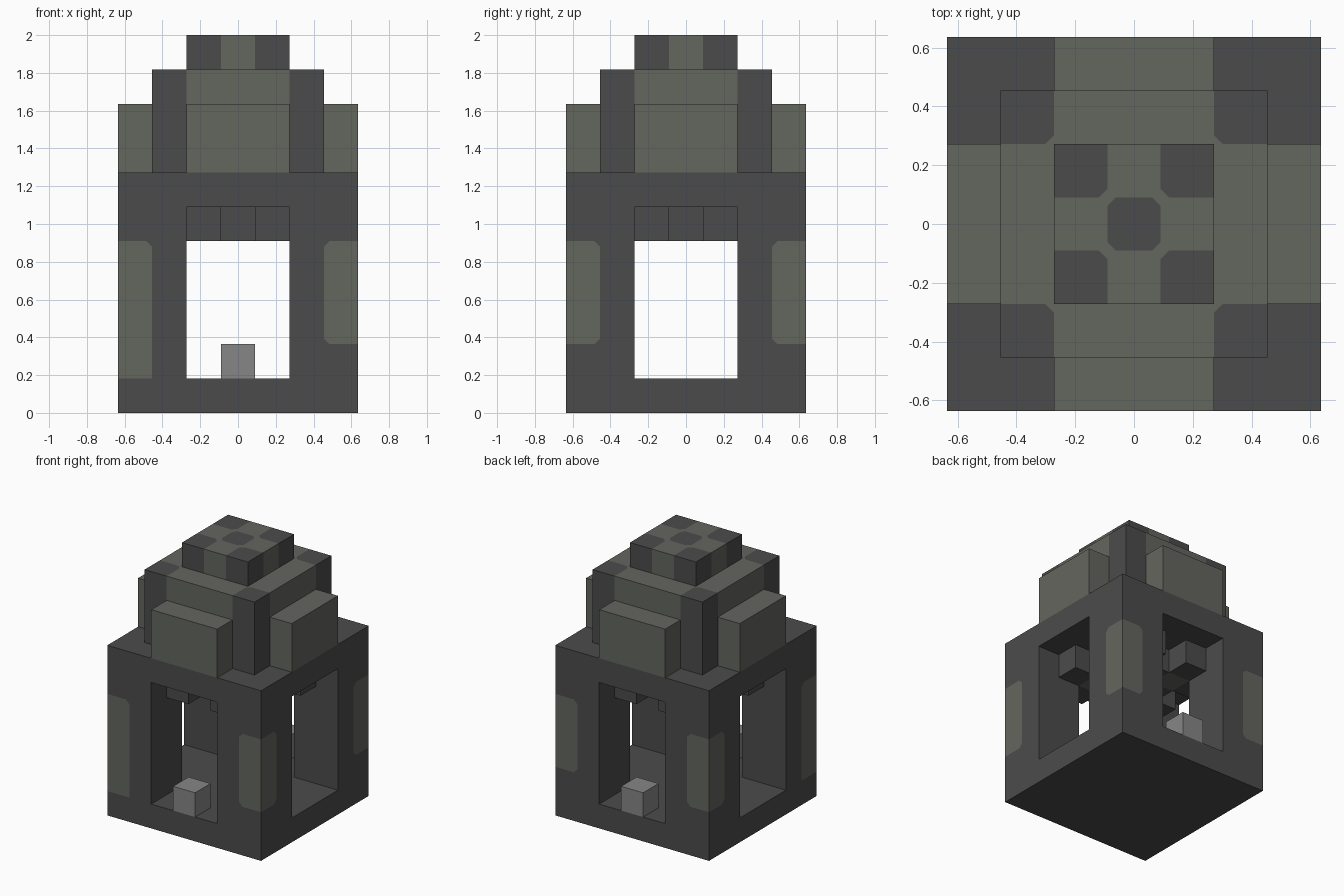
import bpy, bmesh
from mathutils import Vector

if "Cube" in bpy.data.objects:
    bpy.data.objects.remove(bpy.data.objects["Cube"], do_unlink=True)

U = 2 / 11  # block size


def material(name, rgb):
    m = bpy.data.materials.new(name)
    m.use_nodes = True
    m.diffuse_color = (*rgb, 1)
    bsdf = m.node_tree.nodes["Principled BSDF"]
    bsdf.inputs["Base Color"].default_value = (*rgb, 1)
    bsdf.inputs["Roughness"].default_value = 0.9
    return m


DARK = material("dark_stone", (0.071, 0.071, 0.071))
MOSS = material("mossy_stone", (0.127, 0.133, 0.114))
GREY = material("pale_stone", (0.24, 0.24, 0.24))


def round_paint_corners(bm):
    """Clip the corners where two paints meet on a flat face."""
    corners = []
    for v in bm.verts:
        faces = list(v.link_faces)
        if len(faces) != 4 or any(f.normal.dot(faces[0].normal) < 0.9 for f in faces):
            continue
        mossy = [f for f in faces if f.material_index]
        diagonal = len(mossy) == 2 and not set(mossy[0].edges) & set(mossy[1].edges)
        if len(mossy) in (1, 3) or diagonal:
            corners.append(v)
    if corners:
        bmesh.ops.bevel(bm, geom=corners, offset=0.16, segments=1, affect='VERTICES')
        for f in bm.faces:
            if f.calc_area() < 0.1:
                around = [g for e in f.edges for g in e.link_faces if g is not f]
                f.material_index = int(sum(g.material_index for g in around) >= 2)


def block(name, lo, hi, mat=DARK, mossy=None):
    """Box in block units; mossy(i, j, k) paints single blocks of it."""
    lo, hi = Vector(lo), Vector(hi)
    bm = bmesh.new()
    bmesh.ops.create_cube(bm, size=1)
    for v in bm.verts:
        v.co = (lo + hi) / 2 + Vector(a * b for a, b in zip(v.co, hi - lo))
    if mossy:
        for axis in range(3):
            normal = Vector((0, 0, 0))
            normal[axis] = 1
            for n in range(1, round(hi[axis] - lo[axis])):
                bmesh.ops.bisect_plane(bm, geom=bm.verts[:] + bm.edges[:] + bm.faces[:],
                                       plane_co=lo + normal * n, plane_no=normal)
        bm.normal_update()
        for f in bm.faces:
            c = f.calc_center_median() - f.normal * 0.5
            f.material_index = int(bool(mossy(round(c.x), round(c.y), round(c.z - 0.5))))
        round_paint_corners(bm)
    for v in bm.verts:
        v.co *= U
    mesh = bpy.data.meshes.new(name)
    bm.to_mesh(mesh)
    bm.free()
    mesh.materials.append(mat)
    if mossy:
        mesh.materials.append(MOSS)
    ob = bpy.data.objects.new(name, mesh)
    bpy.context.collection.objects.link(ob)


def cell(name, i, j, k, mat=DARK):
    block(name, (i - 0.5, j - 0.5, k), (i + 0.5, j + 0.5, k + 1), mat)


# Floor and lintel slabs
block("floor", (-3.5, -3.5, 0), (3.5, 3.5, 1))
block("lintel_slab", (-3.5, -3.5, 6), (3.5, 3.5, 7))

# Corner pillars with mossy outer edges, and ceiling brackets beside them
for sx, side in ((-1, "right"), (1, "left")):
    for sy, end in ((-1, "front"), (1, "back")):
        start = 1 if sx < 0 and sy < 0 else 2
        xs, ys = sorted((sx * 1.5, sx * 3.5)), sorted((sy * 1.5, sy * 3.5))
        block(f"pillar_{end}_{side}", (xs[0], ys[0], 1), (xs[1], ys[1], 6),
              mossy=lambda i, j, k: abs(i) == 3 and abs(j) == 3 and start <= k < 5)
        cell(f"bracket_{end}_{side}", sx, sy * 2, 5)
        cell(f"side_bracket_{end}_{side}", sx * 2, sy, 5)

# Ceiling boss with mossy corners
block("ceiling_boss", (-1.5, -1.5, 5), (1.5, 1.5, 6),
      mossy=lambda i, j, k: abs(i) == 1 and abs(j) == 1)

# Roof tier with dark corner posts
block("roof_tier", (-2.5, -2.5, 7), (2.5, 2.5, 10),
      mossy=lambda i, j, k: not (abs(i) == 2 and abs(j) == 2))

# Mossy buttress on each side of the roof
for s, end, side in ((-1, "front", "right"), (1, "back", "left")):
    y, x = sorted((s * 2.5, s * 3.5)), sorted((s * 2.5, s * 3.5))
    block(f"buttress_{end}", (-1.5, y[0], 7), (1.5, y[1], 9), MOSS)
    block(f"buttress_{side}", (x[0], -1.5, 7), (x[1], 1.5, 9), MOSS)
    # Pale block in the doorway
    cell(f"doorstep_{end}", 0, s * 3, 1, GREY)

# Chequered cap
block("roof_cap", (-1.5, -1.5, 10), (1.5, 1.5, 11),
      mossy=lambda i, j, k: (i + j) % 2)
